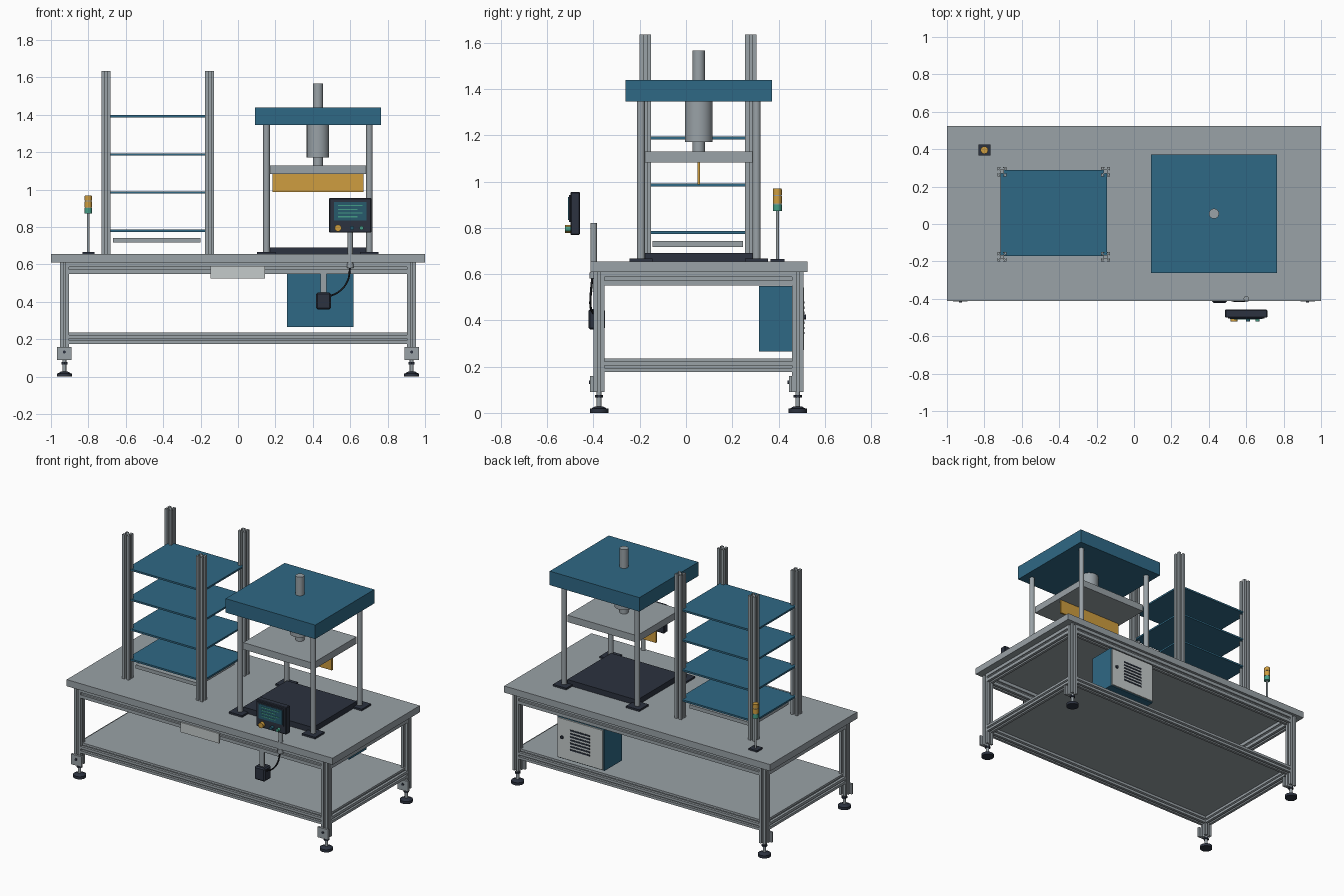
import bpy, bmesh, math
from mathutils import Vector, Matrix

if "Cube" in bpy.data.objects:
    bpy.data.objects.remove(bpy.data.objects["Cube"])


def mat(name, rgb):
    m = bpy.data.materials.new(name)
    m.diffuse_color = (*rgb, 1)
    m.use_nodes = True
    m.node_tree.nodes["Principled BSDF"].inputs["Base Color"].default_value = m.diffuse_color
    return m


GRAY = mat("aluminium gray", (0.32, 0.36, 0.385))
BLUE = mat("steel blue", (0.028, 0.14, 0.235))
DARK = mat("dark slate", (0.025, 0.032, 0.05))
AMBER = mat("amber", (0.62, 0.34, 0.05))
LIGHT = mat("light gray", (0.56, 0.60, 0.60))
GREEN = mat("signal green", (0.06, 0.34, 0.24))
SCREEN = mat("screen teal", (0.02, 0.10, 0.15))
BLACK = mat("cable black", (0.012, 0.014, 0.018))


def finish(name, bm, m, smooth=False):
    bmesh.ops.recalc_face_normals(bm, faces=bm.faces[:])
    me = bpy.data.meshes.new(name)
    if smooth:
        for f in bm.faces:
            f.smooth = True
    bm.to_mesh(me)
    bm.free()
    if smooth:
        me.set_sharp_from_angle(angle=math.radians(35))
    me.materials.append(m)
    ob = bpy.data.objects.new(name, me)
    bpy.context.collection.objects.link(ob)
    return ob


def box(name, x, y, z, m, bevel=0):
    """Box from (min, max) pairs."""
    bm = bmesh.new()
    bmesh.ops.create_cube(bm, size=1)
    for v in bm.verts:
        v.co = Vector([(a + b) / 2 + c * (b - a) for c, (a, b) in zip(v.co, (x, y, z))])
    if bevel:
        bmesh.ops.bevel(bm, geom=bm.edges[:], offset=bevel, segments=1, affect='EDGES')
    return finish(name, bm, m)


def rod(name, base, r, length, m, axis='z', seg=32, r2=None):
    """Cylinder starting at base and running along an axis."""
    bm = bmesh.new()
    bmesh.ops.create_cone(bm, cap_ends=True, segments=seg, radius1=r,
                          radius2=r if r2 is None else r2, depth=length,
                          matrix=Matrix.Translation((0, 0, length / 2)))
    if axis == 'y':
        bm.transform(Matrix.Rotation(math.radians(-90), 4, 'X'))
    bm.transform(Matrix.Translation(base))
    return finish(name, bm, m, seg > 8)


SLOT = [(1, 1), (.26, 1), (.26, .82), (.52, .82), (.26, .42),
        (-.26, .42), (-.52, .82), (-.26, .82), (-.26, 1)]


def beam(name, axis, center, span, w, h):
    """Slotted aluminium profile; center holds the two coordinates across the axis."""
    bm = bmesh.new()
    pts = []
    for k in range(4):
        c, s = round(math.cos(k * math.pi / 2)), round(math.sin(k * math.pi / 2))
        pts += [(px * c - py * s, px * s + py * c) for px, py in SLOT]

    def place(u, v, t):
        u, v = center[0] + u * w / 2, center[1] + v * h / 2
        return {'x': (t, u, v), 'y': (u, t, v), 'z': (u, v, t)}[axis]

    face = bm.faces.new([bm.verts.new(place(u, v, span[0])) for u, v in pts])
    ext = bmesh.ops.extrude_face_region(bm, geom=[face], use_keep_orig=True)
    d = Vector([(span[1] - span[0]) * (a == axis) for a in 'xyz'])
    bmesh.ops.translate(bm, vec=d, verts=[g for g in ext['geom'] if isinstance(g, bmesh.types.BMVert)])
    return finish(name, bm, GRAY)


# Work table: top, lower shelf, frame, feet
LX, LY = 0.928, (-0.376, 0.483)
box("table_top", (-1, 1), (-0.412, 0.525), (0.61, 0.655), GRAY)
box("lower_shelf", (-0.93, 0.93), (-0.376, 0.483), (0.222, 0.236), GRAY)
for y in LY:
    for zc, h in ((0.58, 0.06), (0.199, 0.046)):
        beam("long_rail", 'x', (y, zc), (-LX + .024, LX - .024), 0.048, h)
    for sx in (-1, 1):
        x = sx * LX
        beam("table_leg", 'z', (x, y), (0.09, 0.61), 0.048, 0.048)
        box("foot_bracket", (x - .039, x + .039), (y - .038, y - .024), (0.09, 0.16), GRAY)
        rod("bracket_bolt", (x, y - .044, 0.132), 0.008, 0.008, DARK, 'y', 16)
        rod("foot_pad", (x, y, 0), 0.04, 0.018, DARK)
        rod("foot_cone", (x, y, 0.018), 0.034, 0.01, DARK, r2=0.018)
        rod("foot_stem", (x, y, 0.02), 0.01, 0.075, GRAY, seg=16)
        rod("foot_nut", (x, y, 0.066), 0.018, 0.012, DARK, seg=6)
for sx in (-1, 1):
    for zc, h in ((0.58, 0.06), (0.199, 0.046)):
        beam("side_rail", 'y', (sx * LX, zc), (LY[0] + .024, LY[1] - .024), 0.048, h)

# Storage rack
for x in (-0.706, -0.152):
    for y in (-0.176, 0.28):
        beam("rack_post", 'z', (x, y), (0.655, 1.635), 0.05, 0.05)
for z in (0.78, 0.985, 1.188, 1.392):
    box("rack_shelf", (-0.715, -0.145), (-0.17, 0.29), (z - .006, z + .006), BLUE)
box("rack_tray", (-0.668, -0.2), (-0.145, 0.247), (0.718, 0.742), GRAY)

# Press: base, columns, head, cylinder, platen, blade
PX, PY = 0.4275, 0.055
box("press_base", (PX - .262, PX + .262), (PY - .235, PY + .235), (0.655, 0.692), DARK)
for sx in (-1, 1):
    for sy in (-1, 1):
        x, y = PX + sx * .275, PY + sy * .25
        box("column_flange", (x - .05, x + .05), (y - .05, y + .05), (0.655, 0.667), DARK)
        rod("press_column", (x, y, 0.66), 0.0175, 0.70, GRAY)
box("press_head", (PX - .337, PX + .337), (PY - .317, PY + .317), (1.345, 1.44), BLUE)
rod("press_cylinder", (PX, PY, 1.172), 0.06, 0.18, GRAY, seg=48)
rod("press_ram", (PX, PY, 1.12), 0.027, 0.06, GRAY)
rod("ram_top", (PX, PY, 1.43), 0.027, 0.137, GRAY)
box("press_platen", (PX - .262, PX + .262), (PY - .235, PY + .235), (1.083, 1.13), GRAY)
box("press_blade", (PX - .243, PX + .243), (PY - .006, PY + .006), (0.988, 1.083), AMBER)

# Signal beacon
BX, BY = -0.80, 0.395
box("beacon_base", (BX - .032, BX + .032), (BY - .03, BY + .03), (0.655, 0.666), DARK)
rod("beacon_pole", (BX, BY, 0.66), 0.007, 0.215, GRAY, seg=16)
for z, h, m in ((0.872, .029, GREEN), (0.905, .032, AMBER), (0.941, .024, AMBER)):
    rod("beacon_lamp", (BX, BY, z), 0.02, h, m, seg=24)
    rod("beacon_ring", (BX, BY, z + h), 0.018, 0.004, GRAY if z < .94 else AMBER, seg=24)

# Control pendant on its pole
box("pendant_case", (0.487, 0.713), (-0.5, -0.458), (0.77, 0.955), DARK, 0.004)
box("pendant_bezel", (0.502, 0.698), (-0.506, -0.5), (0.825, 0.942), DARK)
box("pendant_screen", (0.512, 0.688), (-0.509, -0.505), (0.834, 0.933), SCREEN)
for i in range(4):
    z = 0.915 - i * 0.02
    box("screen_line", (0.535, 0.665 - .025 * (i % 2)), (-0.511, -0.508), (z - .003, z + .003), GREEN)
for x, r, m in ((0.535, .018, AMBER), (0.61, .011, SCREEN), (0.66, .011, GREEN)):
    rod("pendant_button", (x, -0.522, 0.795), r, 0.024, m, 'y', 20)
rod("pendant_pole", (0.6, -0.399, 0.6), 0.014, 0.22, GRAY, seg=20)
rod("pole_clamp", (0.6, -0.399, 0.58), 0.018, 0.026, GRAY, seg=20)

# Hanging switch box with bracket and cable
box("switch_bracket", (0.44, 0.474), (-0.4, -0.388), (0.44, 0.56), GRAY)
box("switch_box", (0.417, 0.496), (-0.422, -0.35), (0.36, 0.45), DARK, 0.008)
cu = bpy.data.curves.new("switch_cable", 'CURVE')
cu.dimensions = '3D'
cu.bevel_depth = 0.005
cu.bevel_resolution = 2
cu.use_fill_caps = True
sp = cu.splines.new('BEZIER')
path = [(0.6, -0.405, 0.585), (0.585, -0.412, 0.51), (0.54, -0.412, 0.455), (0.49, -0.4, 0.43)]
sp.bezier_points.add(len(path) - 1)
for p, c in zip(sp.bezier_points, path):
    p.co = c
    p.handle_left_type = p.handle_right_type = 'AUTO'
cu.materials.append(BLACK)
bpy.context.collection.objects.link(bpy.data.objects.new("switch_cable", cu))

# Blank plate under the front edge
box("front_plate", (-0.148, 0.145), (-0.409, -0.4), (0.525, 0.592), LIGHT)

# Electrical cabinet with rear door and vents
box("cabinet", (0.262, 0.617), (0.315, 0.5), (0.265, 0.548), BLUE)
box("cabinet_door", (0.27, 0.609), (0.5, 0.51), (0.272, 0.541), LIGHT)
rod("door_lock", (0.575, 0.508, 0.415), 0.011, 0.01, DARK, 'y', 16)
for i in range(7):
    z = 0.345 + i * 0.022
    box("door_vent", (0.365, 0.515), (0.509, 0.513), (z - .005, z + .005), DARK)
